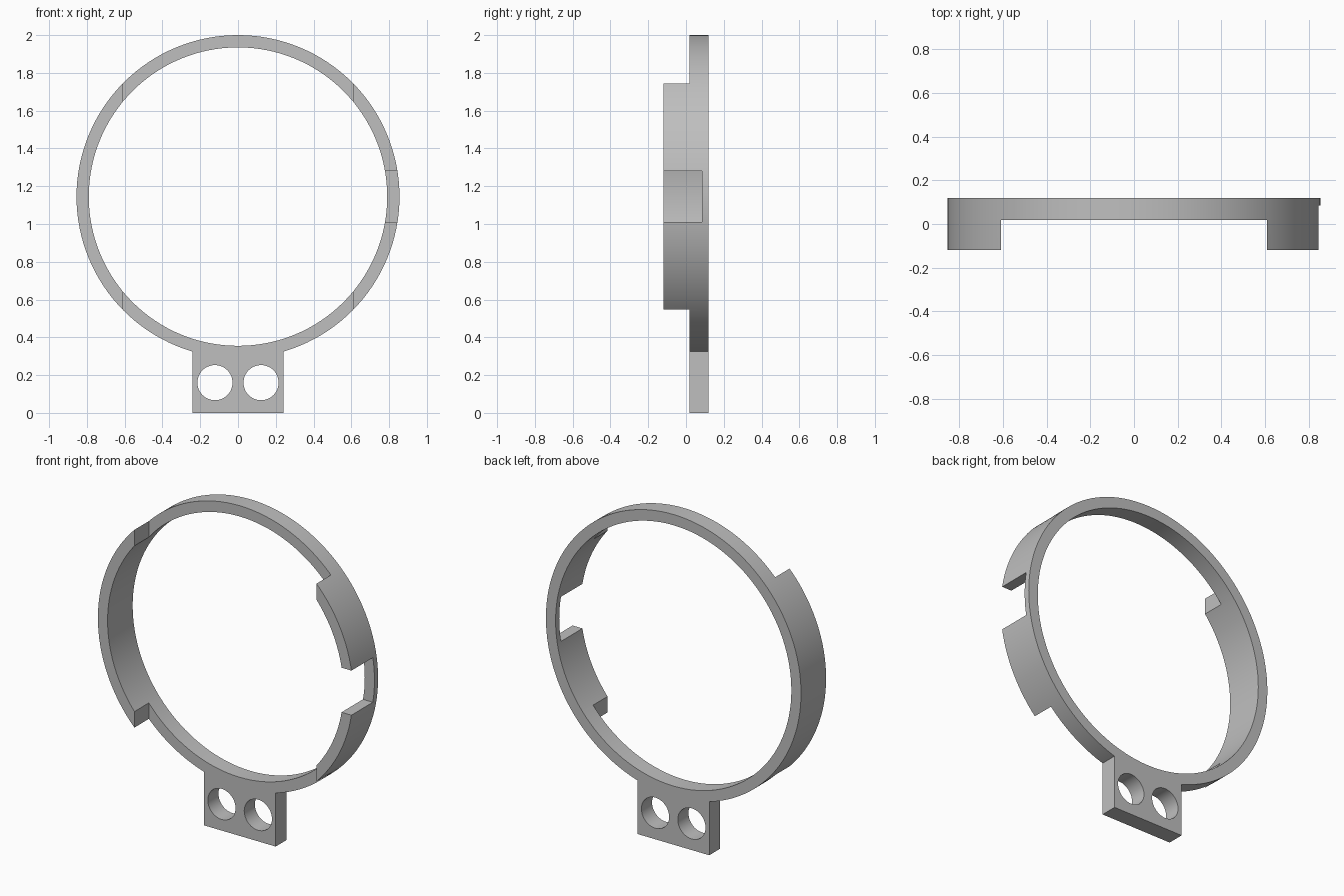
import bpy, bmesh, math
from mathutils import Matrix, Vector

if "Cube" in bpy.data.objects:
    bpy.data.objects.remove(bpy.data.objects["Cube"], do_unlink=True)

CENTRE_Z, R_OUT, R_IN = 1.145, 0.855, 0.79
FRONT, STEP, BACK = -0.12, 0.018, 0.12
SEGMENTS = 128

grey = bpy.data.materials.new("plain grey")
grey.use_nodes = True
grey.diffuse_color = (0.52, 0.52, 0.52, 1)
grey.node_tree.nodes["Principled BSDF"].inputs["Base Color"].default_value = grey.diffuse_color


def add_object(name, bm):
    bmesh.ops.recalc_face_normals(bm, faces=bm.faces)
    mesh = bpy.data.meshes.new(name)
    bm.to_mesh(mesh)
    bm.free()
    mesh.materials.append(grey)
    obj = bpy.data.objects.new(name, mesh)
    bpy.context.collection.objects.link(obj)
    return obj


def box(name, low, high):
    low, high = Vector(low), Vector(high)
    bm = bmesh.new()
    bmesh.ops.create_cube(bm, size=1, matrix=Matrix.Translation((low + high) / 2)
                          @ Matrix.Diagonal((*(high - low), 1)))
    return add_object(name, bm)


def cylinder(name, x, z, radius):
    bm = bmesh.new()
    turn = Matrix.Translation((x, 0, z)) @ Matrix.Rotation(math.pi / 2, 4, "X")
    bmesh.ops.create_cone(bm, cap_ends=True, segments=48, radius1=radius,
                          radius2=radius, depth=1, matrix=turn)
    return add_object(name, bm)


def combine(target, tool, operation):
    mod = target.modifiers.new(tool.name, "BOOLEAN")
    mod.object, mod.operation, mod.solver = tool, operation, "EXACT"
    bpy.context.view_layer.objects.active = target
    bpy.ops.object.modifier_apply(modifier=mod.name)
    bpy.data.objects.remove(tool, do_unlink=True)


# Full-depth ring: a rectangular section swept about the y axis
bm = bmesh.new()
section = [(R_IN, FRONT), (R_OUT, FRONT), (R_OUT, BACK), (R_IN, BACK)]
loops = []
for i in range(SEGMENTS):
    a = math.tau * i / SEGMENTS
    loops.append([bm.verts.new((r * math.sin(a), y, CENTRE_Z + r * math.cos(a)))
                  for r, y in section])
for i, loop in enumerate(loops):
    after = loops[(i + 1) % SEGMENTS]
    for j in range(4):
        k = (j + 1) % 4
        bm.faces.new((loop[j], loop[k], after[k], after[j]))
ring = add_object("ring_with_mounting_tab", bm)

# Cut the front down between the two side walls, and notch the left wall
combine(ring, box("front_cutter", (-0.61, -1, -1), (0.61, STEP, 3)), "DIFFERENCE")
combine(ring, box("notch_cutter", (0.6, -1, 1.01), (1, 0.085, 1.28)), "DIFFERENCE")

# Mounting tab with two round holes
combine(ring, box("tab", (-0.24, STEP, 0), (0.24, BACK, 0.345)), "UNION")
for side in (-1, 1):
    combine(ring, cylinder("hole_cutter", side * 0.122, 0.16, 0.093), "DIFFERENCE")

# Smooth curved walls, sharp edges
bpy.ops.object.select_all(action="DESELECT")
ring.select_set(True)
bpy.context.view_layer.objects.active = ring
bpy.ops.object.shade_smooth_by_angle(angle=math.radians(30))
